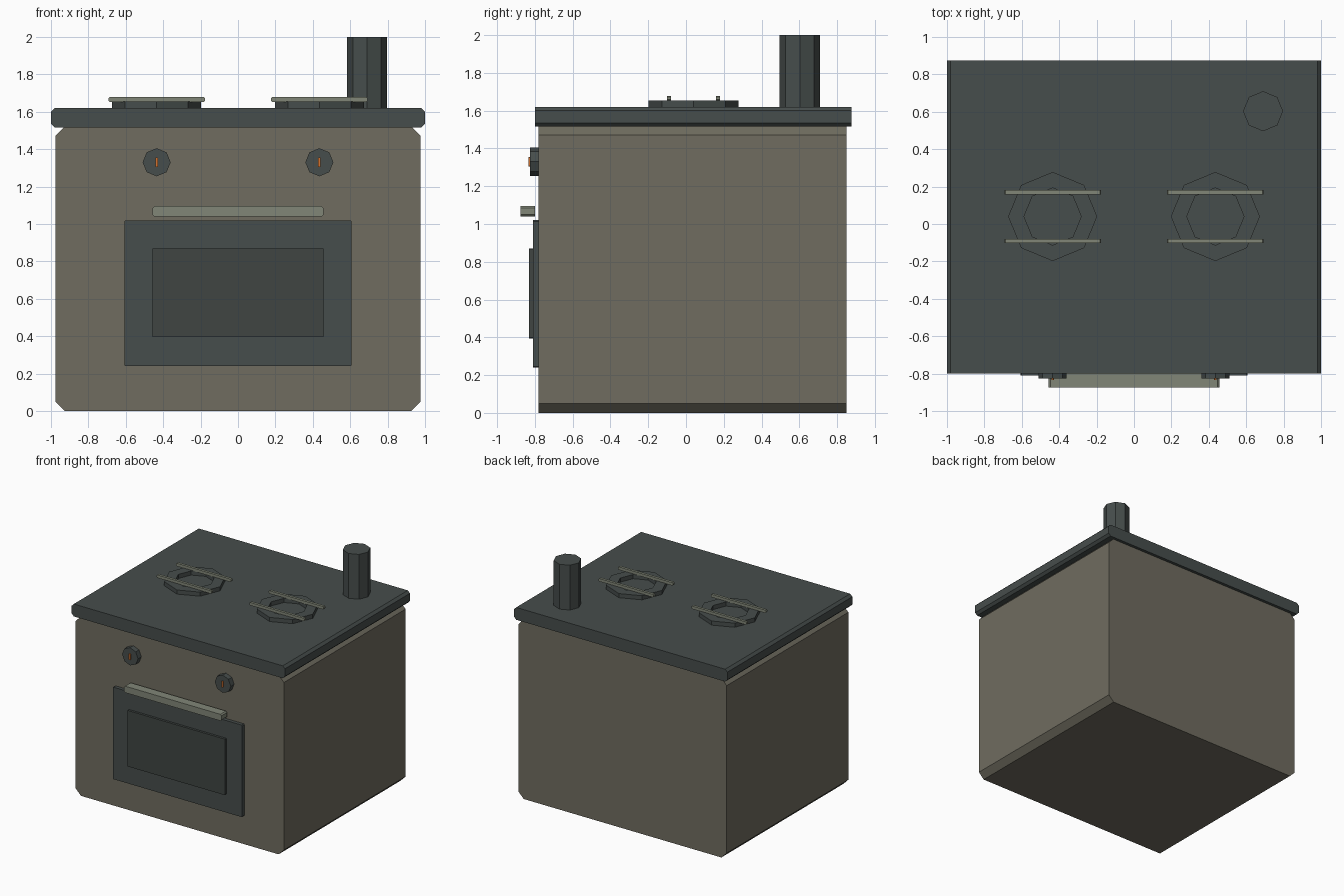
import bpy, bmesh, math

if "Cube" in bpy.data.objects:
    bpy.data.objects.remove(bpy.data.objects["Cube"])


def material(name, rgb):
    m = bpy.data.materials.new(name)
    m.diffuse_color = (*rgb, 1)
    m.use_nodes = True
    m.node_tree.nodes["Principled BSDF"].inputs["Base Color"].default_value = m.diffuse_color
    return m


BODY = material("warm_enamel", (0.16, 0.15, 0.115))
IRON = material("dark_iron", (0.062, 0.075, 0.072))
GLASS = material("dark_glass", (0.050, 0.060, 0.055))
STEEL = material("pale_steel", (0.22, 0.24, 0.185))
ORANGE = material("orange_mark", (0.65, 0.17, 0.03))


def finish(name, bm, mat):
    bmesh.ops.recalc_face_normals(bm, faces=bm.faces[:])
    me = bpy.data.meshes.new(name)
    bm.to_mesh(me)
    bm.free()
    me.materials.append(mat)
    ob = bpy.data.objects.new(name, me)
    bpy.context.collection.objects.link(ob)
    return ob


def slab(name, x, y, z, c, mat):
    """Box from min/max ranges; its front outline has corners cut by c."""
    (x0, x1), (y0, y1), (z0, z1) = x, y, z
    outline = [(x0 + c, z0), (x1 - c, z0), (x1, z0 + c), (x1, z1 - c),
               (x1 - c, z1), (x0 + c, z1), (x0, z1 - c), (x0, z0 + c)]
    bm = bmesh.new()
    front = [bm.verts.new((px, y0, pz)) for px, pz in outline]
    back = [bm.verts.new((px, y1, pz)) for px, pz in outline]
    bm.faces.new(front)
    bm.faces.new(back)
    for i in range(8):
        j = (i + 1) % 8
        bm.faces.new((front[i], front[j], back[j], back[i]))
    return finish(name, bm, mat)


def octagon(name, centre, r, depth, mat, hole=0, axis="z"):
    """Eight-sided prism starting at centre, or a ring when hole > 0."""
    cx, cy, cz = centre

    def loop(radius, d):
        pts = []
        for i in range(8):
            a = i * math.pi / 4
            u, v = radius * math.cos(a), radius * math.sin(a)
            p = (cx + u, cy + v, cz + d) if axis == "z" else (cx + u, cy - d, cz + v)
            pts.append(bm.verts.new(p))
        return pts

    bm = bmesh.new()
    loops = [loop(r, 0), loop(r, depth)]
    if hole:
        loops += [loop(hole, depth), loop(hole, 0)]
        pairs = list(zip(loops, loops[1:] + loops[:1]))
    else:
        bm.faces.new(loops[0])
        bm.faces.new(loops[1])
        pairs = [(loops[0], loops[1])]
    for a, b in pairs:
        for i in range(8):
            j = (i + 1) % 8
            bm.faces.new((a[i], a[j], b[j], b[i]))
    return finish(name, bm, mat)


# Cabinet and cooktop
slab("cabinet", (-0.977, 0.977), (-0.78, 0.85), (0, 1.52), 0.05, BODY)
slab("cooktop", (-1, 1), (-0.8, 0.875), (1.515, 1.62), 0.02, IRON)

# Oven door, window and handle
slab("oven_door", (-0.607, 0.607), (-0.81, -0.77), (0.24, 1.02), 0.006, IRON)
slab("oven_window", (-0.457, 0.457), (-0.83, -0.80), (0.395, 0.87), 0.003, GLASS)
slab("door_handle", (-0.457, 0.457), (-0.875, -0.80), (1.04, 1.095), 0.01, STEEL)

# Flue pipe
octagon("flue_pipe", (0.69, 0.603, 1.61), 0.107, 0.39, IRON)

# Burners with pan bars, and control knobs
for side, x in (("left", -0.435), ("right", 0.435)):
    octagon(f"{side}_burner_ring", (x, 0.04, 1.615), 0.238, 0.04, IRON, hole=0.153)
    for place, y in (("front", -0.09), ("back", 0.17)):
        slab(f"{side}_{place}_pan_bar", (x - 0.258, x + 0.258),
             (y - 0.011, y + 0.011), (1.653, 1.678), 0.006, STEEL)
    octagon(f"{side}_knob", (x, -0.775, 1.33), 0.075, 0.05, IRON, axis="y")
    slab(f"{side}_knob_mark", (x - 0.007, x + 0.007),
         (-0.835, -0.82), (1.305, 1.355), 0.002, ORANGE)
